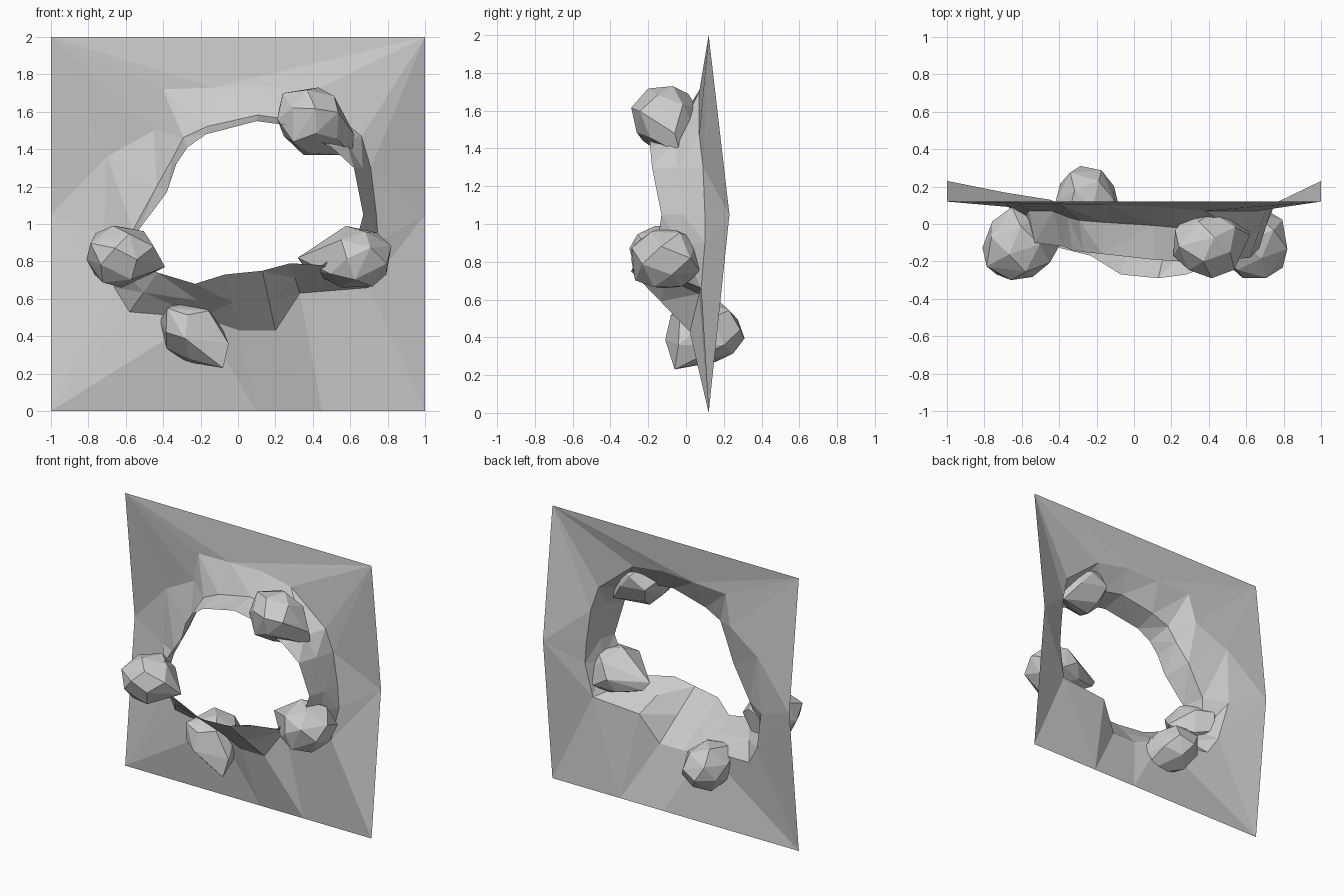
import bpy, bmesh, random
from math import sqrt, cos, sin
from mathutils import Vector

if "Cube" in bpy.data.objects:
    bpy.data.objects.remove(bpy.data.objects["Cube"])

# Outer border of the wall panel, side midpoints bent backwards
BORDER = [(-1, .12, 2), (1, .12, 2), (1, .23, 1.05), (1, .12, 0),
          (.45, .12, 0), (.1, .12, 0), (-1, .12, 0), (-1, .23, 1.05)]

# Spokes around the hole: base on the wall, lip edge, border corner
SPOKES = [
    ((-.40, .11, 1.72), (-.27, -.15, 1.41), 0),
    ((-.13, .10, 1.73), (-.17, -.16, 1.48), 1),
    ((.13, .09, 1.74), (.10, -.19, 1.55), 1),
    ((.38, .07, 1.70), (.25, -.20, 1.53), 1),
    ((.66, .07, 1.47), (.50, -.19, 1.41), 1),
    ((.71, .09, 1.30), (.62, -.18, 1.30), 2),
    ((.74, .10, 1.05), (.67, -.13, 1.05), 2),
    ((.75, .10, .90), (.63, -.15, .90), 2),
    ((.70, .08, .66), (.45, -.20, .78), 3),
    ((.33, .07, .63), (.28, -.27, .79), 4),
    ((.20, .02, .43), (.13, -.29, .75), 5),
    ((.01, .02, .43), (-.07, -.27, .73), 5),
    ((-.20, .05, .50), (-.23, -.17, .68), 6),
    ((-.58, .10, .53), (-.43, -.12, .74), 6),
    ((-.66, .12, .66), (-.55, -.12, .83), 6),
    ((-.72, .16, .95), (-.53, -.10, .97), 7),
    ((-.70, .17, 1.36), (-.38, -.12, 1.17), 7),
    ((-.45, .13, 1.50), (-.33, -.14, 1.32), 0),
]


def finish(bm, name):
    mesh = bpy.data.meshes.new(name)
    bm.to_mesh(mesh)
    bm.free()
    obj = bpy.data.objects.new(name, mesh)
    bpy.context.collection.objects.link(obj)
    return obj


# Wall sheet with a forward flaring hole
def broken_wall():
    bm = bmesh.new()
    border = [bm.verts.new(p) for p in BORDER]
    rows = []
    for i, (base, lip, corner) in enumerate(SPOKES):
        a, b = Vector(base), Vector(lip)
        mid = a.lerp(b, .5)
        if i >= 15 or i < 4:            # upper left slopes in, then curls forward
            flat = a.lerp(b, .83)
            mid = Vector((flat.x, a.lerp(b, .35).y, flat.z))
        rows.append([border[corner]] + [bm.verts.new(p) for p in (a, mid, b)])
    for i, row in enumerate(rows):
        nxt = rows[(i + 1) % len(rows)]
        for k in range(3):
            loop = [row[k], nxt[k], nxt[k + 1], row[k + 1]]
            bm.faces.new(list(dict.fromkeys(loop)))
    bmesh.ops.triangulate(bm, faces=[f for f in bm.faces if len(f.verts) > 3])
    bmesh.ops.recalc_face_normals(bm, faces=bm.faces)
    if sum(f.normal.y * f.calc_area() for f in bm.faces) > 0:
        bmesh.ops.reverse_faces(bm, faces=bm.faces)
    finish(bm, "broken_wall")


# Faceted stone: hull of scattered points filling a box, plus pointed corners
def stone(name, lo, hi, tips, seed):
    rng = random.Random(seed)
    count, pts = 22, []
    for i in range(count):
        y = 1 - 2 * (i + .5) / count
        r, a = sqrt(1 - y * y), i * 2.39996 + seed
        pts.append(Vector((r * cos(a), y, r * sin(a))) * rng.uniform(.94, 1.08))
    low = [min(p[k] for p in pts) for k in range(3)]
    high = [max(p[k] for p in pts) for k in range(3)]
    bm = bmesh.new()
    for p in pts:
        bm.verts.new([lo[k] + (p[k] - low[k]) / (high[k] - low[k]) * (hi[k] - lo[k])
                      for k in range(3)])
    for t in tips:
        bm.verts.new(t)
    res = bmesh.ops.convex_hull(bm, input=bm.verts)
    inner = [v for v in res["geom_interior"] if isinstance(v, bmesh.types.BMVert)]
    bmesh.ops.delete(bm, geom=inner, context='VERTS')
    bmesh.ops.dissolve_limit(bm, angle_limit=.12, verts=bm.verts, edges=bm.edges)
    bmesh.ops.recalc_face_normals(bm, faces=bm.faces)
    finish(bm, name)


broken_wall()
stone("upper_stone", (.21, -.29, 1.38), (.59, .06, 1.73),
      [(.61, -.03, 1.37), (.62, -.06, 1.48), (.24, -.12, 1.70), (.35, -.08, 1.37)], 1)
stone("left_stone", (-.81, -.30, .66), (-.45, .09, .99), [(-.39, -.10, .77)], 2)
stone("right_stone", (.46, -.29, .66), (.82, .09, .99),
      [(.32, -.04, .82), (.36, -.02, .76)], 3)
stone("lower_stone", (-.42, -.11, .27), (-.10, .31, .59),
      [(-.08, -.06, .23), (-.05, -.04, .36), (-.38, -.06, .55)], 4)
